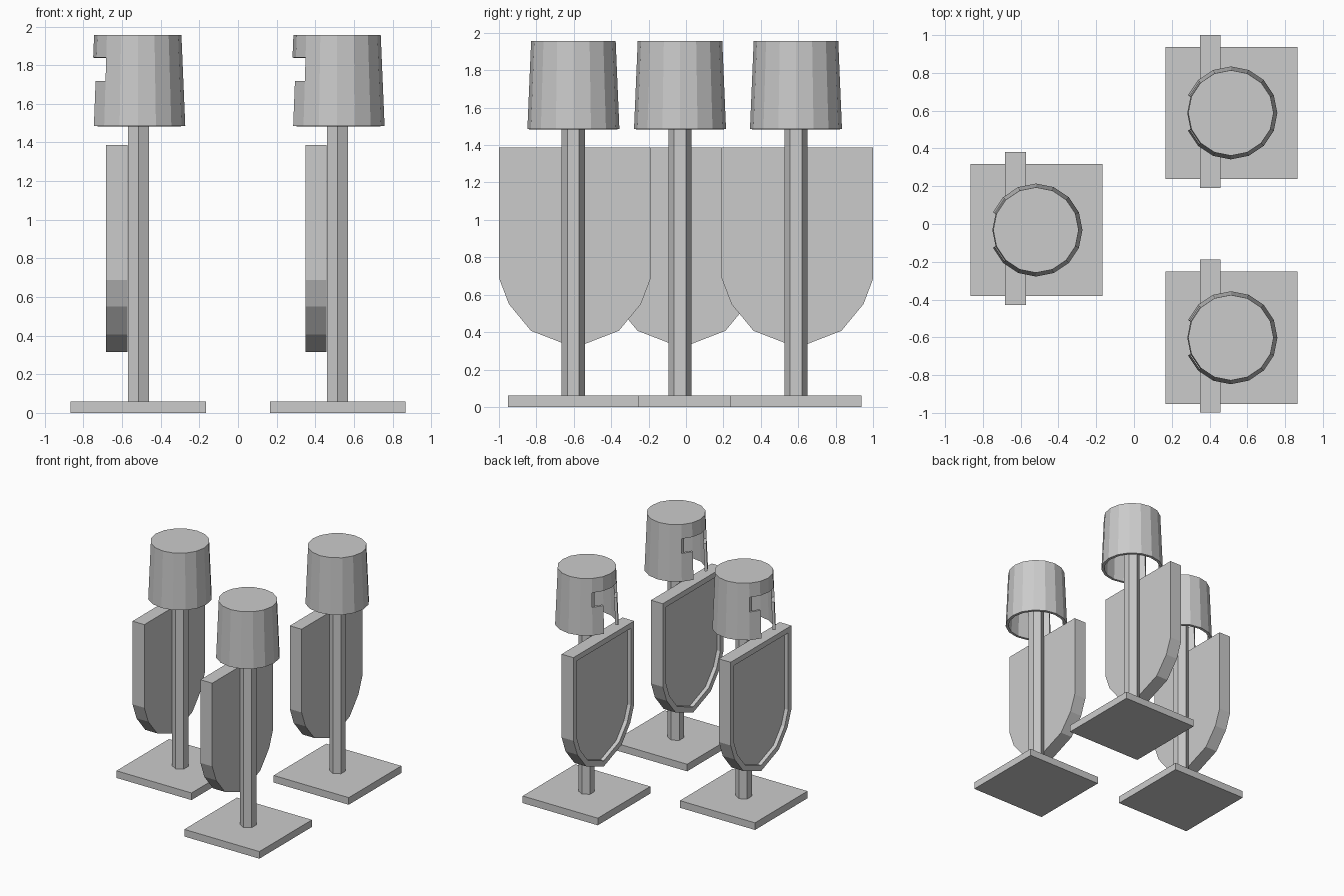
import bpy, bmesh
from math import sin, cos, pi

if "Cube" in bpy.data.objects:
    bpy.data.objects.remove(bpy.data.objects["Cube"])

STANDS = [(-0.516, -0.032), (0.516, 0.588), (0.516, -0.602)]


def to_mesh(bm, name):
    bmesh.ops.recalc_face_normals(bm, faces=bm.faces[:])
    me = bpy.data.meshes.new(name)
    bm.to_mesh(me)
    bm.free()
    return me


def place(me, loc, name):
    ob = bpy.data.objects.new(name, me)
    ob.location = loc
    bpy.context.collection.objects.link(ob)
    return ob


def prism(bm, pts, vec):
    """Extrude a closed outline; returns the starting face."""
    face = bm.faces.new([bm.verts.new(p) for p in pts])
    ext = bmesh.ops.extrude_face_region(bm, geom=[face], use_keep_orig=True)
    verts = [v for v in ext["geom"] if isinstance(v, bmesh.types.BMVert)]
    bmesh.ops.translate(bm, verts=verts, vec=vec)
    return face


# base plate
def make_base():
    bm = bmesh.new()
    h = 0.35
    prism(bm, [(-h, -h, 0), (h, -h, 0), (h, h, 0), (-h, h, 0)], (0, 0, 0.06))
    return to_mesh(bm, "base_plate")


# hexagonal post, corners on the y axis
def make_post():
    bm = bmesh.new()
    r = 0.0625
    prism(bm, [(r * sin(i * pi / 3), r * cos(i * pi / 3), 0.06) for i in range(6)],
          (0, 0, 1.88))
    return to_mesh(bm, "post")


# shield with raised rim on its -x face
def make_shield():
    bm = bmesh.new()
    half = [(0.405, 1.388), (0.405, 0.687), (0.353, 0.55), (0.235, 0.407)]
    outline = half + [(0, 0.316)] + [(-y, z) for y, z in reversed(half)]
    face = prism(bm, [(-0.167, y, z) for y, z in outline], (0.11, 0, 0))
    bmesh.ops.recalc_face_normals(bm, faces=bm.faces[:])
    # thin rim, then a recessed panel with straight walls
    bmesh.ops.inset_region(bm, faces=[face], thickness=0.045, use_even_offset=True)
    ext = bmesh.ops.extrude_discrete_faces(bm, faces=[face])
    panel = ext["faces"][0]
    bmesh.ops.translate(bm, verts=panel.verts[:], vec=(0.032, 0, 0))
    return to_mesh(bm, "shield")


# helmet: 16-sided tapered shell with a T-shaped face opening toward -x
def make_helmet():
    bm = bmesh.new()
    n, z0, z1, r0, r1 = 16, 1.485, 1.957, 0.246, 0.226
    rings = []
    for z in (z0, 1.718, 1.839, z1):
        r = r0 + (r1 - r0) * (z - z0) / (z1 - z0)
        rings.append([bm.verts.new((r * cos(2 * pi * i / n), r * sin(2 * pi * i / n), z))
                      for i in range(n)])
    gaps = [(7, 8), (6, 7, 8, 9), ()]  # nose slot, eye slit, solid crown
    for k, gap in enumerate(gaps):
        for i in range(n):
            if i not in gap:
                j = (i + 1) % n
                bm.faces.new((rings[k][i], rings[k][j], rings[k + 1][j], rings[k + 1][i]))
    bm.faces.new(rings[3])
    bmesh.ops.delete(bm, geom=[v for v in bm.verts if not v.link_faces], context='VERTS')
    return to_mesh(bm, "helmet")


base, post, shield, helmet = make_base(), make_post(), make_shield(), make_helmet()
for i, (x, y) in enumerate(STANDS, 1):
    place(base, (x, y, 0), f"base_plate_{i}")
    place(post, (x, y, 0), f"post_{i}")
    place(shield, (x, y + 0.008, 0), f"shield_{i}")
    ob = place(helmet, (x - 0.003, y, 0), f"helmet_{i}")
    mod = ob.modifiers.new("wall", 'SOLIDIFY')
    mod.thickness = 0.022
    mod.offset = -1
    mod.use_even_offset = True
